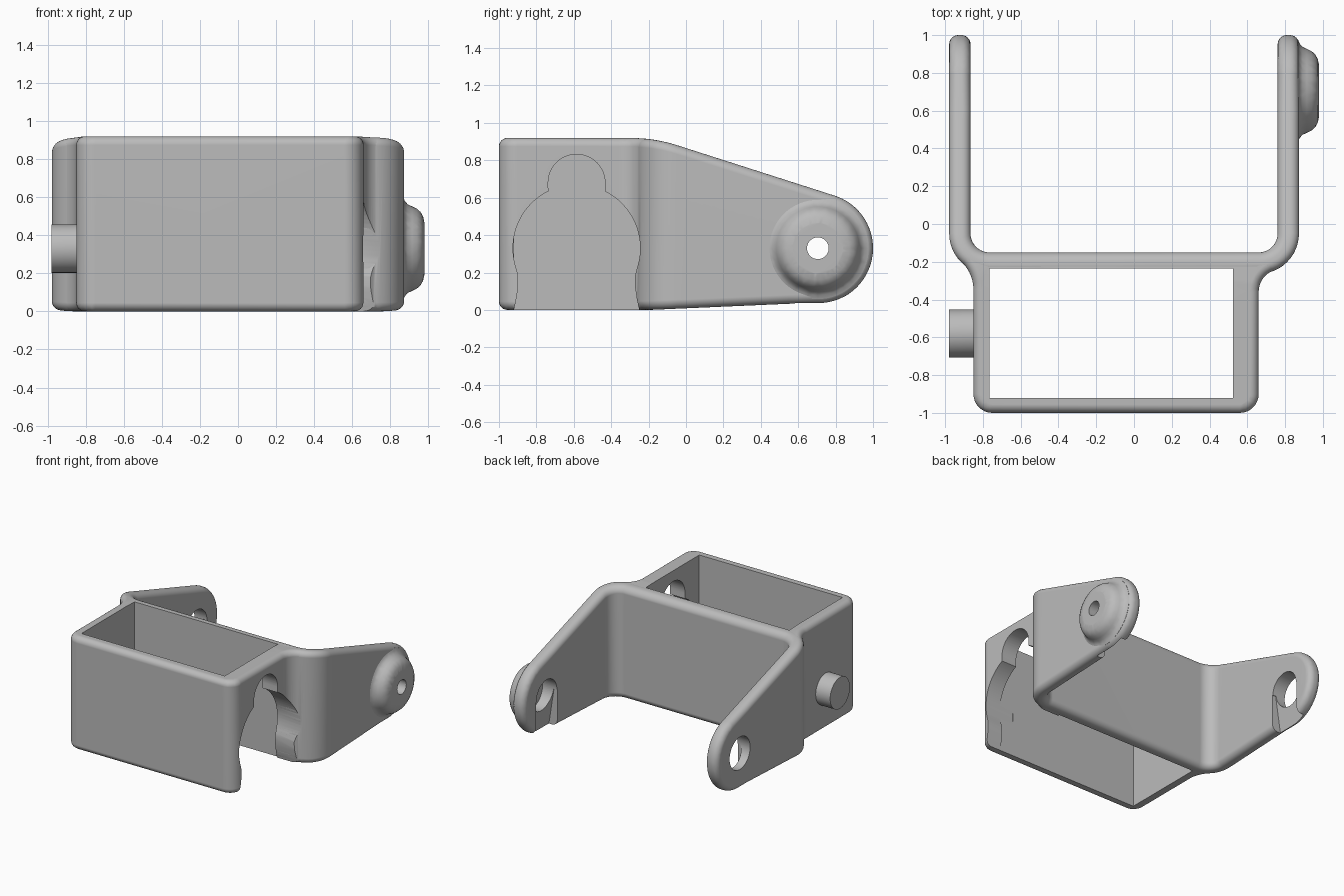
import bpy, bmesh
from math import sin, cos, pi, radians, sqrt, atan2

cube = bpy.data.objects.get("Cube")
if cube:
    bpy.data.objects.remove(cube, do_unlink=True)

grey = bpy.data.materials.new("grey plastic")
grey.use_nodes = True
grey.diffuse_color = (0.5, 0.5, 0.5, 1)
grey.node_tree.nodes["Principled BSDF"].inputs["Base Color"].default_value = (0.5, 0.5, 0.5, 1)

HIGH, HALF, ROUND = 0.92, 0.0565, 0.048      # height, half wall, edge rounding
PIVOT_Y, PIVOT_Z, TIP = 0.705, 0.33, 0.295   # rounded arm ends
BEND, BEND_Y = 0.157, -0.05                  # corner bends of the yoke
BEND_X = {-1: -0.765, 1: 0.66}


def top(y):
    if y < -0.3:
        return HIGH
    if y < -0.04:
        return HIGH - 0.615 * (y + 0.3) ** 2
    return 0.611 - 0.32 * (y - 0.795)


def bottom(y):
    return max(0.0, 0.044 * (y + 0.2))


def finish(bm, name):
    bmesh.ops.remove_doubles(bm, verts=bm.verts, dist=1e-5)
    bmesh.ops.triangulate(bm, faces=bm.faces)
    bmesh.ops.recalc_face_normals(bm, faces=bm.faces)
    if bm.calc_volume(signed=True) < 0:
        bmesh.ops.reverse_faces(bm, faces=bm.faces)
    me = bpy.data.meshes.new(name)
    bm.to_mesh(me)
    bm.free()
    me.materials.append(grey)
    ob = bpy.data.objects.new(name, me)
    bpy.context.collection.objects.link(ob)
    return ob


def extrude(pts, a, b, place):
    """Extrude a 2D outline between a and b; place maps (u, v, w) to space."""
    bm = bmesh.new()
    lo = [bm.verts.new(place(u, v, a)) for u, v in pts]
    hi = [bm.verts.new(place(u, v, b)) for u, v in pts]
    bm.faces.new(lo)
    bm.faces.new(hi)
    for i in range(len(pts)):
        j = (i + 1) % len(pts)
        bm.faces.new((lo[i], lo[j], hi[j], hi[i]))
    bmesh.ops.recalc_face_normals(bm, faces=bm.faces)
    bm.verts.index_update()
    return bm


def lathe(name, profile, y, z, n=64):
    """Turn (x, radius) points about an axis parallel to x."""
    bm = bmesh.new()
    rings = [[bm.verts.new((x, y + r * cos(2 * pi * k / n), z + r * sin(2 * pi * k / n)))
              for k in range(n)] for x, r in profile]
    bm.faces.new(rings[0])
    bm.faces.new(rings[-1])
    for p, q in zip(rings, rings[1:]):
        for k in range(n):
            m = (k + 1) % n
            bm.faces.new((p[k], p[m], q[m], q[k]))
    return finish(bm, name)


def along_x(u, v, w):
    return (w, u, v)


def along_y(u, v, w):
    return (u, w, v)


def along_z(u, v, w):
    return (u, v, w)


def arc(cx, cy, r, a, b, n):
    return [(cx + r * cos(a + (b - a) * i / n), cy + r * sin(a + (b - a) * i / n))
            for i in range(n + 1)]


def span(me):
    return [f(v.co[i] for v in me.vertices) for i in range(3) for f in (min, max)]


def cut(cutter, *parts):
    """Cut every part; keep a result only if the part's overall size survives."""
    for part in parts:
        for solver in ('EXACT', 'MANIFOLD'):
            mod = part.modifiers.new("cut", 'BOOLEAN')
            mod.operation, mod.solver, mod.object = 'DIFFERENCE', solver, cutter
            graph = bpy.context.evaluated_depsgraph_get()
            me = bpy.data.meshes.new_from_object(part.evaluated_get(graph))
            part.modifiers.clear()
            if len(me.vertices) and all(abs(a - b) < 0.06 for a, b in zip(span(me), span(part.data))):
                part.data = me
                break
    bpy.data.objects.remove(cutter, do_unlink=True)


# U-shaped yoke: both arms and the back wall in one rounded strip
def half_strip(side, t, d):
    """Pairs of top and bottom points from one arm tip to the back wall."""
    cx, r = BEND_X[side], BEND + t
    x = cx + side * r
    rows = []
    for k in range(16, -1, -1):
        a, b, rr = radians(72.2) * (1 - k / 16), -pi / 2 * (1 - k / 16), TIP - d
        rows.append([(x, PIVOT_Y + rr * cos(q), PIVOT_Z + rr * sin(q)) for q in (a, b)])
    plan = [(x, 0.6 - 0.65 * i / 13) for i in range(13)]
    plan += [(cx + side * r * cos(q), BEND_Y - r * sin(q))
             for q in [pi / 2 * i / 12 for i in range(13)]]
    rows += [[(px, py, top(py) - d), (px, py, bottom(py) + d)] for px, py in plan]
    return rows


bm = bmesh.new()
phis = [pi / 2 * i / 6 for i in range(7)]
rim = [(HALF - ROUND + ROUND * sin(p), ROUND * (1 - cos(p))) for p in phis]
layers = [(-t, d) for t, d in reversed(rim)] + rim
grid = []
for t, d in layers:
    rows = half_strip(-1, t, d) + half_strip(1, t, d)[::-1]
    grid.append([[bm.verts.new(p) for p in row] for row in rows])
for i in range(len(grid[0]) - 1):
    for s in (0, 1):
        for p, q in zip(grid, grid[1:]):
            bm.faces.new((p[i][s], p[i + 1][s], q[i + 1][s], q[i][s]))
    for g in (grid[0], grid[-1]):
        bm.faces.new((g[i][0], g[i + 1][0], g[i + 1][1], g[i][1]))
yoke = finish(bm, "yoke")


# Box sleeve with flared back corners that run into the bends
def flare(side, wall, f):
    """Visible fillet, then the hidden edge inside the middle of the yoke wall."""
    cx, ro = side * BEND_X[side], BEND + HALF - 0.002
    dx = wall - cx + f
    dy = sqrt((ro + f) ** 2 - dx * dx)
    ang = atan2(dy, dx)
    fillet = arc(wall + f, BEND_Y - dy, f, pi, pi - ang, 10)
    hidden = arc(cx, BEND_Y, BEND, -ang, -pi / 2, 6)
    return [[(side * u, v) for u, v in pts] for pts in (fillet, hidden)]


fillet_l, hidden_l = flare(1, 0.66, 0.12)
fillet_r, hidden_r = flare(-1, 0.85, 0.2)
shown = fillet_r[::-1] + arc(-0.75, -0.9, 0.1, pi, 1.5 * pi, 8)
shown += arc(0.56, -0.9, 0.1, -pi / 2, 0, 8) + fillet_l
outline = shown + hidden_l + hidden_r[::-1]
bm = extrude(outline, 0, HIGH, along_z)
rims = [e for e in bm.edges if abs(e.verts[0].co.z - e.verts[1].co.z) < 1e-4
        and all(v.index % len(outline) < len(shown) for v in e.verts)]
bmesh.ops.bevel(bm, geom=rims, offset=0.045, segments=6, profile=0.5, affect='EDGES')
for v in bm.verts:
    lo, hi = bottom(v.co.y) + 0.0005, top(v.co.y) - 0.0005
    v.co.z = lo + (hi - lo) * v.co.z / HIGH
sleeve = finish(bm, "sleeve")

# Domed boss on the left arm and round peg on the right wall
dome = [(0.84, 0.272), (0.868, 0.272), (0.877, 0.25), (0.892, 0.233), (0.915, 0.222),
        (0.94, 0.21), (0.96, 0.192), (0.973, 0.168), (0.98, 0.135)]
boss = lathe("boss", dome, PIVOT_Y, PIVOT_Z)
peg = lathe("peg", [(-0.98, 0.127), (-0.8, 0.127)], -0.58, PIVOT_Z)

# Rectangular opening through the sleeve
window = [(-0.765, -0.92), (0.525, -0.92), (0.525, -0.235), (-0.765, -0.235)]
cut(finish(extrude(window, -1, 2, along_z), "opening"), sleeve, yoke)

# Keyhole in the left wall: splayed foot, large circle, small round head
half = [(0.34, -0.1), (0.335, 0), (0.322, 0.06), (0.313, 0.12), (0.312, 0.18)]
half += arc(0, 0.33, 0.34, -0.33, 1.11, 20) + arc(0, 0.68, 0.152, 0, pi / 2, 12)
keyhole = [(-0.585 + u, v) for u, v in half] + [(-0.585 - u, v) for u, v in half[-2::-1]]
cut(finish(extrude(keyhole, 0.4, 0.75, along_x), "keyhole"), sleeve, yoke)

# Pivot holes and the sloping lead-in slots on the inner faces of the arms
for x0, x1, radius, parts in ((-1.1, -0.8, 0.132, [yoke]),
                              (0.7, 0.89, 0.132, [yoke, boss]),
                              (0.7, 1.1, 0.058, [boss])):
    cut(lathe("hole", [(x0, radius), (x1, radius)], PIVOT_Y, PIVOT_Z), *parts)
for side, inner in ((-1, 0.866), (1, 0.76)):
    ramp = [(inner - 0.05, -0.1), (inner + 0.085, -0.1), (inner + 0.075, 0.04),
            (inner + 0.03, PIVOT_Z), (inner - 0.05, PIVOT_Z)]
    cut(finish(extrude([(side * u, v) for u, v in ramp], 0.568, 0.842, along_y), "slot"), yoke)

# Smooth the rounded edges, keep the cut edges crisp
for part in (yoke, sleeve, boss, peg):
    bpy.ops.object.select_all(action='DESELECT')
    part.select_set(True)
    bpy.context.view_layer.objects.active = part
    bpy.ops.object.shade_smooth_by_angle(angle=radians(32))
    weighted = part.modifiers.new("even shading", 'WEIGHTED_NORMAL')
    weighted.keep_sharp = True
